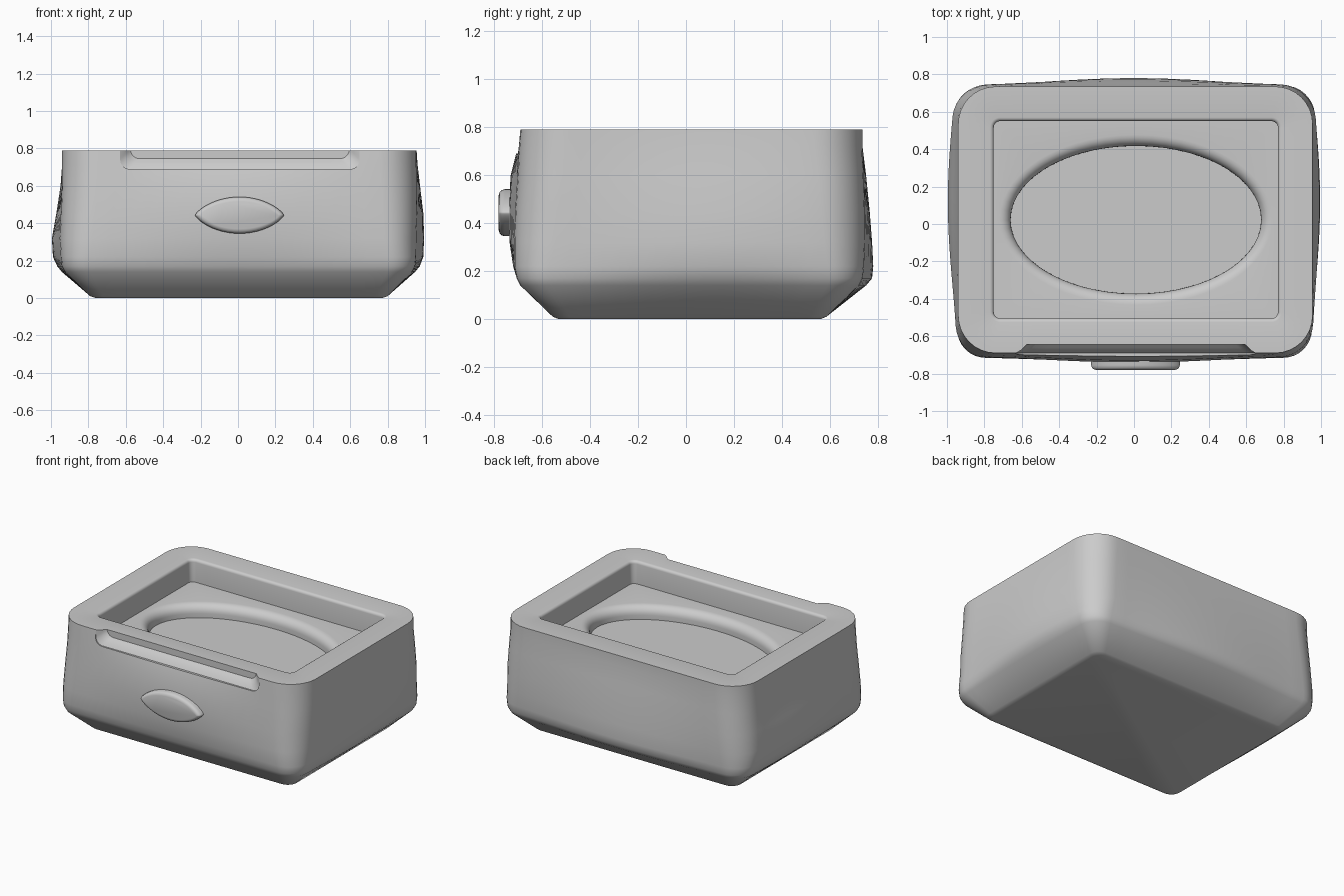
import bpy, bmesh, math
from mathutils import Vector

cube = bpy.data.objects.get("Cube")
if cube:
    bpy.data.objects.remove(cube, do_unlink=True)

grey = bpy.data.materials.new("plain_grey")
grey.use_nodes = True
grey.diffuse_color = (0.6, 0.6, 0.6, 1)
grey.node_tree.nodes["Principled BSDF"].inputs["Base Color"].default_value = (0.6, 0.6, 0.6, 1)


def rounded_rect(x0, x1, y0, y1, r, arc=8, side=16):
    """Counter-clockwise outline with evenly divided sides."""
    centres = [(x1 - r, y1 - r), (x0 + r, y1 - r), (x0 + r, y0 + r), (x1 - r, y0 + r)]
    corners = []
    for k, (cx, cy) in enumerate(centres):
        angles = [(k + i / arc) * math.pi / 2 for i in range(arc + 1)]
        corners.append([Vector((cx + r * math.cos(a), cy + r * math.sin(a))) for a in angles])
    points = []
    for k, corner in enumerate(corners):
        points += corner
        start, end = corner[-1], corners[(k + 1) % 4][0]
        points += [start.lerp(end, i / side) for i in range(1, side)]
    return points


def swell(points, left, right, front, back):
    """Push the middle of each side outwards."""
    out = []
    for p in points:
        along_x = math.cos(min(abs(p.x) / 0.85, 1) * math.pi / 2) ** 1.5
        along_y = math.cos(min(abs(p.y - 0.12) / 0.75, 1) * math.pi / 2) ** 1.5
        dx = (right if p.x > 0 else -left) * along_y * min(abs(p.x), 1) ** 2
        dy = (back if p.y > 0 else -front) * along_x
        out.append(Vector((p.x + dx, p.y + dy)))
    return out


def loft(name, rings):
    """Skin a list of equal-length 3D rings and cap both ends."""
    bm = bmesh.new()
    loops = [[bm.verts.new(p) for p in ring] for ring in rings]
    for a, b in zip(loops, loops[1:]):
        for i in range(len(a)):
            j = (i + 1) % len(a)
            bm.faces.new((a[i], a[j], b[j], b[i]))
    bm.faces.new(loops[0][::-1])
    bm.faces.new(loops[-1])
    bmesh.ops.recalc_face_normals(bm, faces=bm.faces)
    mesh = bpy.data.meshes.new(name)
    bm.to_mesh(mesh)
    bm.free()
    mesh.materials.append(grey)
    obj = bpy.data.objects.new(name, mesh)
    bpy.context.collection.objects.link(obj)
    return obj


def activate(obj):
    bpy.ops.object.select_all(action="DESELECT")
    obj.select_set(True)
    bpy.context.view_layer.objects.active = obj


def smooth(obj, degrees):
    activate(obj)
    bpy.ops.object.shade_smooth_by_angle(angle=math.radians(degrees))


def at_height(points, z):
    return [(p.x, p.y, z) for p in points]


# Outer shell: height, outline, then swell of left, right, front, back
sections = [
    (0.0, (-0.76, 0.77, -0.53, 0.56, 0.06), (0, 0, 0, 0)),
    (0.01, (-0.79, 0.80, -0.555, 0.585, 0.07), (0, 0, 0, 0)),
    (0.14, (-0.925, 0.93, -0.69, 0.72, 0.13), (0.02, 0.02, 0, 0.03)),
    (0.17, (-0.94, 0.945, -0.705, 0.735, 0.14), (0.03, 0.03, 0, 0.04)),
    (0.22, (-0.945, 0.95, -0.715, 0.74, 0.15), (0.05, 0.045, 0.005, 0.04)),
    (0.32, (-0.95, 0.95, -0.715, 0.745, 0.17), (0.05, 0.05, 0.02, 0.03)),
    (0.45, (-0.945, 0.955, -0.71, 0.745, 0.18), (0.03, 0.04, 0.03, 0.02)),
    (0.6, (-0.94, 0.955, -0.70, 0.74, 0.19), (0.01, 0.02, 0.03, 0.01)),
    (0.72, (-0.94, 0.955, -0.695, 0.735, 0.2), (0, 0.005, 0.005, 0)),
    (0.79, (-0.94, 0.955, -0.69, 0.735, 0.2), (0, 0, 0, 0)),
]
rings = [at_height(swell(rounded_rect(*rect), *amount), z) for z, rect, amount in sections]

# Rectangular pocket with a softened rim
top, shelf, floor = 0.79, 0.63, 0.54
lip = 0.02
for i in range(5):
    a = i / 4 * math.pi / 2
    g = lip * (1 - math.sin(a))
    outline = rounded_rect(-0.75 - g, 0.77 + g, -0.505 - g, 0.55 + g, 0.035 + g)
    rings.append(at_height(outline, top - lip * (1 - math.cos(a))))
pocket = rounded_rect(-0.75, 0.77, -0.505, 0.55, 0.035)
rings.append(at_height(pocket, shelf))

# Oval hollow with a wide rounded edge in the pocket floor
middle = Vector((0.01, 0.0225))
directions = [Vector(((p.x - middle.x) / 0.76, (p.y - middle.y) / 0.5275)).normalized() for p in pocket]


def oval(grow, z):
    return [(middle.x + d.x * (0.67 + grow), middle.y + d.y * (0.395 + grow), z) for d in directions]


edge = 0.06
for i in range(7):
    a = i / 6 * math.pi / 2
    rings.append(oval(edge * (1 - math.sin(a)), shelf - edge * (1 - math.cos(a))))
rings.append(oval(0, floor))
body = loft("body", rings)

# Finger notch along the front rim
cutter_rings = []
for y, grow in ((-0.9, 0.045), (-0.69, 0.045), (-0.675, 0.02), (-0.66, 0.005), (-0.645, -0.01)):
    outline = rounded_rect(-0.585 - grow, 0.605 + grow, 0.735 - grow, 1.0, 0.05)
    cutter_rings.append([(p.x, y, p.y) for p in outline])
cutter = loft("notch_cutter", cutter_rings)
cutter.hide_render = True
activate(body)
cut = body.modifiers.new("notch", "BOOLEAN")
cut.operation = "DIFFERENCE"
cut.solver = "EXACT"
cut.object = cutter
bpy.ops.object.modifier_apply(modifier=cut.name)
bpy.data.objects.remove(cutter, do_unlink=True)
smooth(body, 35)

# Lens-shaped front catch with a rounded outer edge
catch_rings = []
for y, inset in ((-0.68, 0), (-0.755, 0), (-0.768, 0.004), (-0.776, 0.012), (-0.78, 0.025)):
    ring = []
    for i in range(48):
        a = i / 48 * 2 * math.pi
        s = math.sin(a)
        ring.append((0.008 + (0.237 - inset) * math.cos(a), y,
                     0.443 + (0.098 - inset) * s * abs(s) ** 0.5))
    catch_rings.append(ring)
smooth(loft("front_catch", catch_rings), 50)
